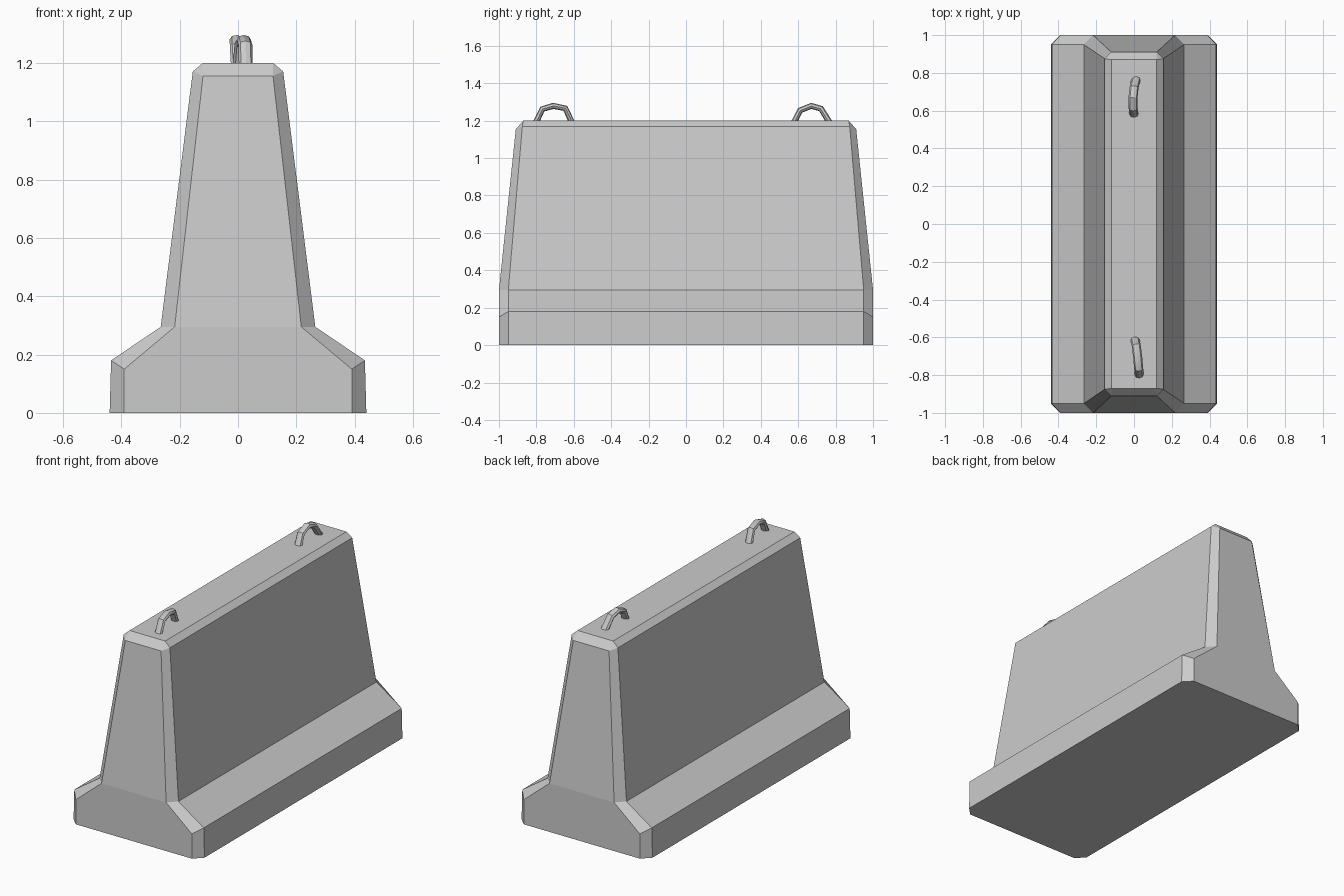
import bpy, bmesh

if "Cube" in bpy.data.objects:
    bpy.data.objects.remove(bpy.data.objects["Cube"])

# Concrete barrier: half profiles (x, y, z) of the end face and of the chamfered body
end_half = [(0.39, 1.0, 0), (0.39, 1.0, 0.15), (0.217, 1.0, 0.295),
            (0.12, 0.91, 1.155), (0.12, 0.91, 1.155)]
body_half = [(0.44, 0.95, 0), (0.435, 0.95, 0.18), (0.265, 0.95, 0.295),
             (0.155, 0.875, 1.17), (0.12, 0.87, 1.2)]

bm = bmesh.new()


def ring(half, side):
    pts = half + [(-x, y, z) for x, y, z in reversed(half)]
    return [bm.verts.new((x, y * side, z)) for x, y, z in pts]


rings = [ring(end_half, -1), ring(body_half, -1), ring(body_half, 1), ring(end_half, 1)]
for a, b in zip(rings, rings[1:]):
    for i in range(10):
        j = (i + 1) % 10
        bm.faces.new((a[i], a[j], b[j], b[i]))

# End caps, split where the slope starts
for r in (rings[0], rings[3]):
    bm.faces.new([r[i] for i in (0, 1, 2, 7, 8, 9)])
    bm.faces.new([r[i] for i in (2, 3, 4, 5, 6, 7)])
bmesh.ops.remove_doubles(bm, verts=bm.verts, dist=0.0005)
bmesh.ops.recalc_face_normals(bm, faces=bm.faces)
mesh = bpy.data.meshes.new("barrier_body")
bm.to_mesh(mesh)
bm.free()
bpy.context.collection.objects.link(bpy.data.objects.new("barrier_body", mesh))


# Bent steel lifting loops, slightly flattened tubes
def lifting_loop(name, path, flat=1.45):
    cu = bpy.data.curves.new(name, 'CURVE')
    cu.dimensions = '3D'
    cu.bevel_depth = 0.0165
    cu.bevel_resolution = 2
    cu.use_fill_caps = True
    sp = cu.splines.new('POLY')
    sp.points.add(len(path) - 1)
    for p, (x, y, z) in zip(sp.points, path):
        p.co = (x / flat, y, z, 1)
    ob = bpy.data.objects.new(name, cu)
    ob.scale.x = flat
    bpy.context.collection.objects.link(ob)
    bpy.ops.object.select_all(action='DESELECT')
    ob.select_set(True)
    bpy.context.view_layer.objects.active = ob
    bpy.ops.object.convert(target='MESH')
    bpy.ops.object.shade_smooth_by_angle()


lifting_loop("front_lifting_loop", [
    (0.027, -0.805, 1.185), (0.025, -0.768, 1.262), (0.02, -0.71, 1.279),
    (0.012, -0.645, 1.266), (0.005, -0.608, 1.185)])
lifting_loop("back_lifting_loop", [
    (0.0, 0.575, 1.185), (-0.004, 0.61, 1.255), (-0.005, 0.67, 1.279),
    (0.0, 0.722, 1.264), (0.012, 0.771, 1.185)])
